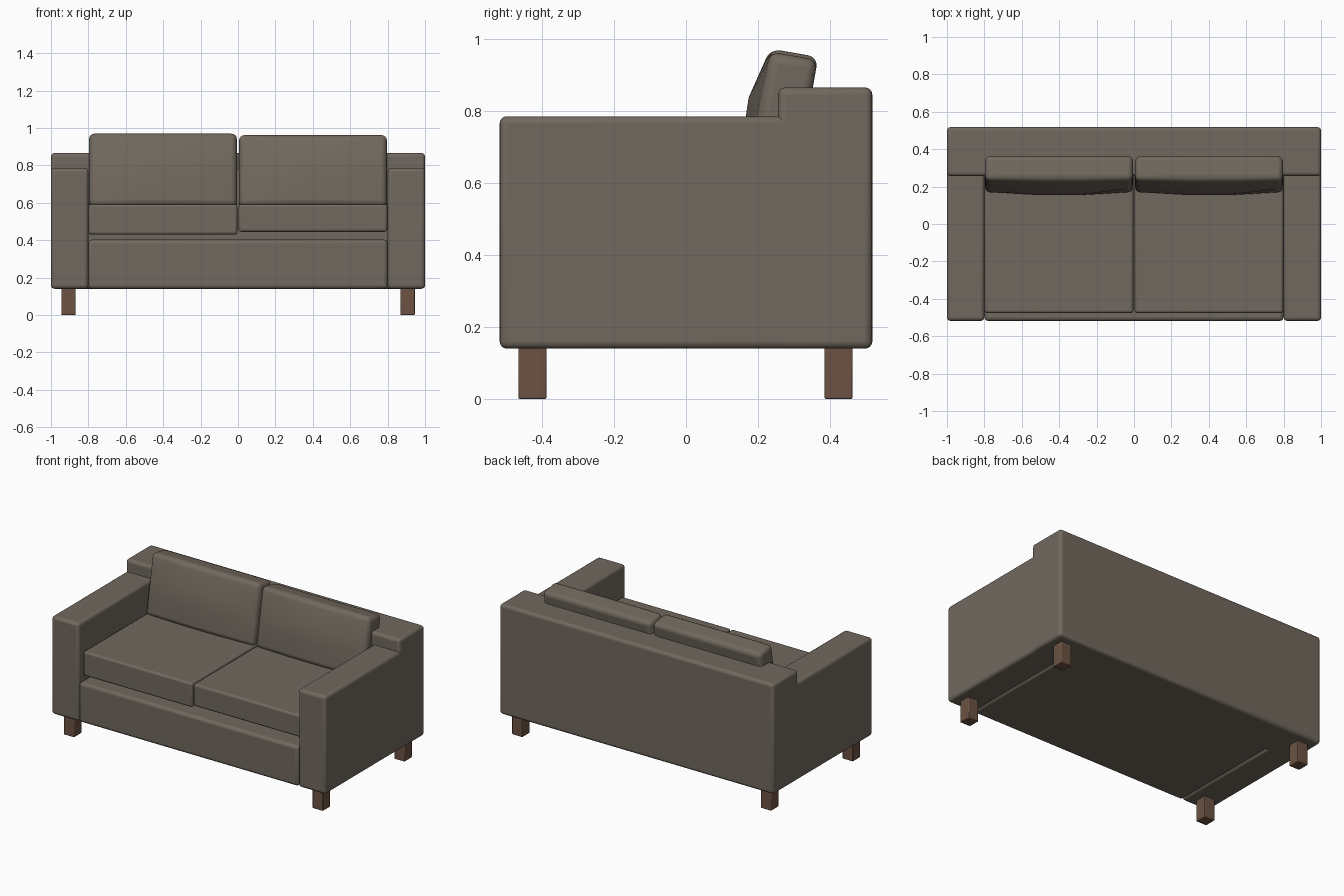
import bpy, bmesh, math
from mathutils import Matrix

if "Cube" in bpy.data.objects:
    bpy.data.objects.remove(bpy.data.objects["Cube"])


def material(name, rgb):
    m = bpy.data.materials.new(name)
    m.diffuse_color = (*rgb, 1)
    m.use_nodes = True
    m.node_tree.nodes["Principled BSDF"].inputs["Base Color"].default_value = m.diffuse_color
    return m


FABRIC = material("fabric", (0.165, 0.14, 0.112))
WOOD = material("wood", (0.15, 0.085, 0.055))


def finish(bm, name, mat, bevel, segments):
    bmesh.ops.recalc_face_normals(bm, faces=bm.faces)
    mesh = bpy.data.meshes.new(name)
    bm.to_mesh(mesh)
    bm.free()
    ob = bpy.data.objects.new(name, mesh)
    bpy.context.collection.objects.link(ob)
    mesh.materials.append(mat)
    mod = ob.modifiers.new("rounded_edges", "BEVEL")
    mod.width = bevel
    mod.segments = segments
    mod.limit_method = "ANGLE"
    mod.angle_limit = math.radians(40)
    bpy.ops.object.select_all(action="DESELECT")
    ob.select_set(True)
    bpy.context.view_layer.objects.active = ob
    bpy.ops.object.shade_smooth_by_angle(angle=math.radians(35))
    return ob


def box(name, x, y, z, mat=FABRIC, bevel=0.02, segments=4):
    bm = bmesh.new()
    bmesh.ops.create_cube(bm, size=1)
    for v in bm.verts:
        v.co = [lo + (c + 0.5) * (hi - lo) for c, (lo, hi) in zip(v.co, (x, y, z))]
    return finish(bm, name, mat, bevel, segments)


def back_cushion(name, cx, height):
    # upright box whose front face is cut in thirds and puffed forward
    w, d = 0.79, 0.135
    bm = bmesh.new()
    xs = (-w / 2, -0.12, 0.12, w / 2)
    zs = (0, 0.14, 0.25, height)
    puff = ((0, 0.012, 0.012, 0), (0, 0.033, 0.033, 0),
            (0, 0.036, 0.036, 0), (0, 0, 0, 0))
    front = [[bm.verts.new((x, -puff[j][i], z)) for i, x in enumerate(xs)]
             for j, z in enumerate(zs)]
    for j in range(3):
        for i in range(3):
            bm.faces.new((front[j][i], front[j][i + 1],
                          front[j + 1][i + 1], front[j + 1][i]))
    # extrude the outline straight back and close it
    rim = (front[0] + [front[1][3], front[2][3]] + front[3][::-1]
           + [front[2][0], front[1][0]])
    back = [bm.verts.new((v.co.x, d, v.co.z)) for v in rim]
    for k in range(len(rim)):
        n = (k + 1) % len(rim)
        bm.faces.new((rim[k], back[k], back[n], rim[n]))
    bm.faces.new(back)
    ob = finish(bm, name, FABRIC, 0.028, 4)
    ob.data.transform(Matrix.Translation((cx, 0.166, 0.585))
                      @ Matrix.Rotation(math.radians(-10), 4, "X"))
    return ob


# body
box("backrest", (-1, 1), (0.256, 0.518), (0.14, 0.866))
box("base", (-0.8, 0.8), (-0.518, 0.31), (0.14, 0.403))

for s, side in ((-1, "left"), (1, "right")):
    # arms
    box(side + "_arm", sorted((s * 0.8, s)), (-0.518, 0.31), (0.14, 0.786))
    # cushions, the left pair slightly fuller
    box(side + "_seat_cushion", sorted((s * 0.004, s * 0.798)), (-0.476, 0.29),
        (0.43 if s < 0 else 0.445, 0.591), bevel=0.014)
    back_cushion(side + "_back_cushion", s * 0.401, 0.395 if s < 0 else 0.387)
    # legs
    for end, y in (("front", -0.427), ("back", 0.424)):
        box(f"{end}_{side}_leg", (s * 0.907 - 0.038, s * 0.907 + 0.038),
            (y - 0.039, y + 0.039), (0, 0.15), WOOD, 0.004, 2)
